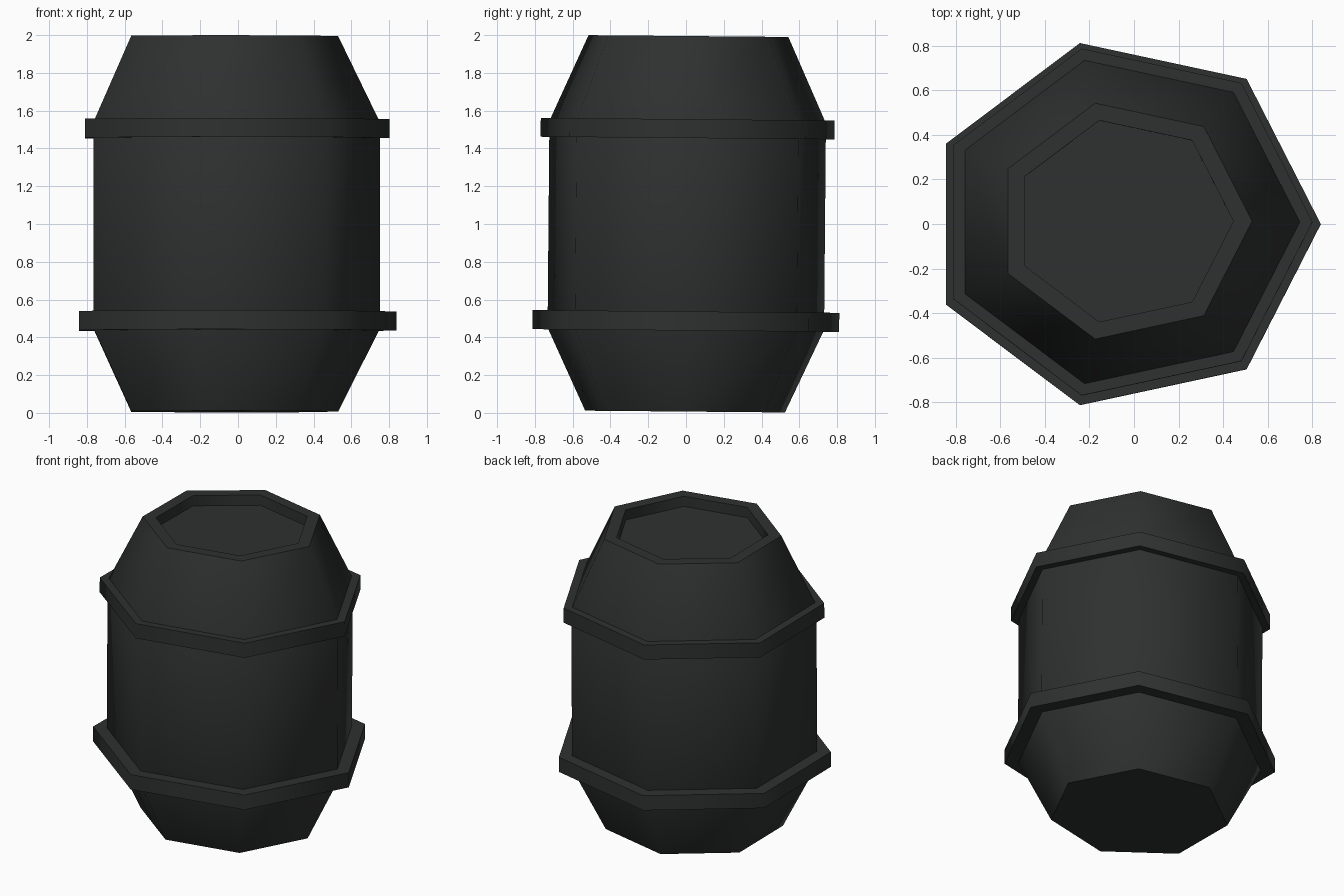
import bpy, bmesh
from math import cos, sin, tau, radians
from mathutils import Matrix

if "Cube" in bpy.data.objects:
    bpy.data.objects.remove(bpy.data.objects["Cube"])

SIDES = 7
Y_SQUASH = 0.942
# slight lean of the whole barrel, pivoting at mid height
LEAN = (Matrix.Translation((-0.046, 0.004, 1.0))
        @ Matrix.Rotation(-0.009, 4, 'X')
        @ Matrix.Translation((0, 0, -1.0)))

mat = bpy.data.materials.new("dark_grey")
mat.diffuse_color = (0.028, 0.03, 0.03, 1)
mat.use_nodes = True
mat.node_tree.nodes["Principled BSDF"].inputs["Base Color"].default_value = mat.diffuse_color


def lathe(name, profile, caps=False, closed=False):
    """Seven-sided solid from (radius, z) points."""
    bm = bmesh.new()
    rings = [[bm.verts.new((r * cos(tau * i / SIDES),
                            r * sin(tau * i / SIDES) * Y_SQUASH, z))
              for i in range(SIDES)] for r, z in profile]
    pairs = list(zip(rings, rings[1:]))
    if closed:
        pairs.append((rings[-1], rings[0]))
    for a, b in pairs:
        for i in range(SIDES):
            j = (i + 1) % SIDES
            bm.faces.new((a[i], a[j], b[j], b[i]))
    if caps:
        bm.faces.new(rings[0][::-1])
        bm.faces.new(rings[-1])
    bmesh.ops.recalc_face_normals(bm, faces=bm.faces)
    bm.transform(LEAN)
    mesh = bpy.data.meshes.new(name)
    bm.to_mesh(mesh)
    bm.free()
    mesh.materials.append(mat)
    ob = bpy.data.objects.new(name, mesh)
    bpy.context.collection.objects.link(ob)
    bpy.ops.object.select_all(action='DESELECT')
    ob.select_set(True)
    bpy.context.view_layer.objects.active = ob
    bpy.ops.object.shade_smooth_by_angle(angle=radians(58))
    return ob


# barrel body with tapered ends and a recessed lid
lathe("barrel_body", [(0.576, 0.007), (0.797, 0.445), (0.797, 1.54),
                      (0.576, 1.995), (0.492, 1.995), (0.492, 1.925)], caps=True)

# hoops
for name, radius, z0, z1 in (("lower_hoop", 0.884, 0.436, 0.537),
                             ("upper_hoop", 0.847, 1.455, 1.555)):
    lathe(name, [(0.785, z0), (radius, z0), (radius, z1), (0.785, z1)], closed=True)
